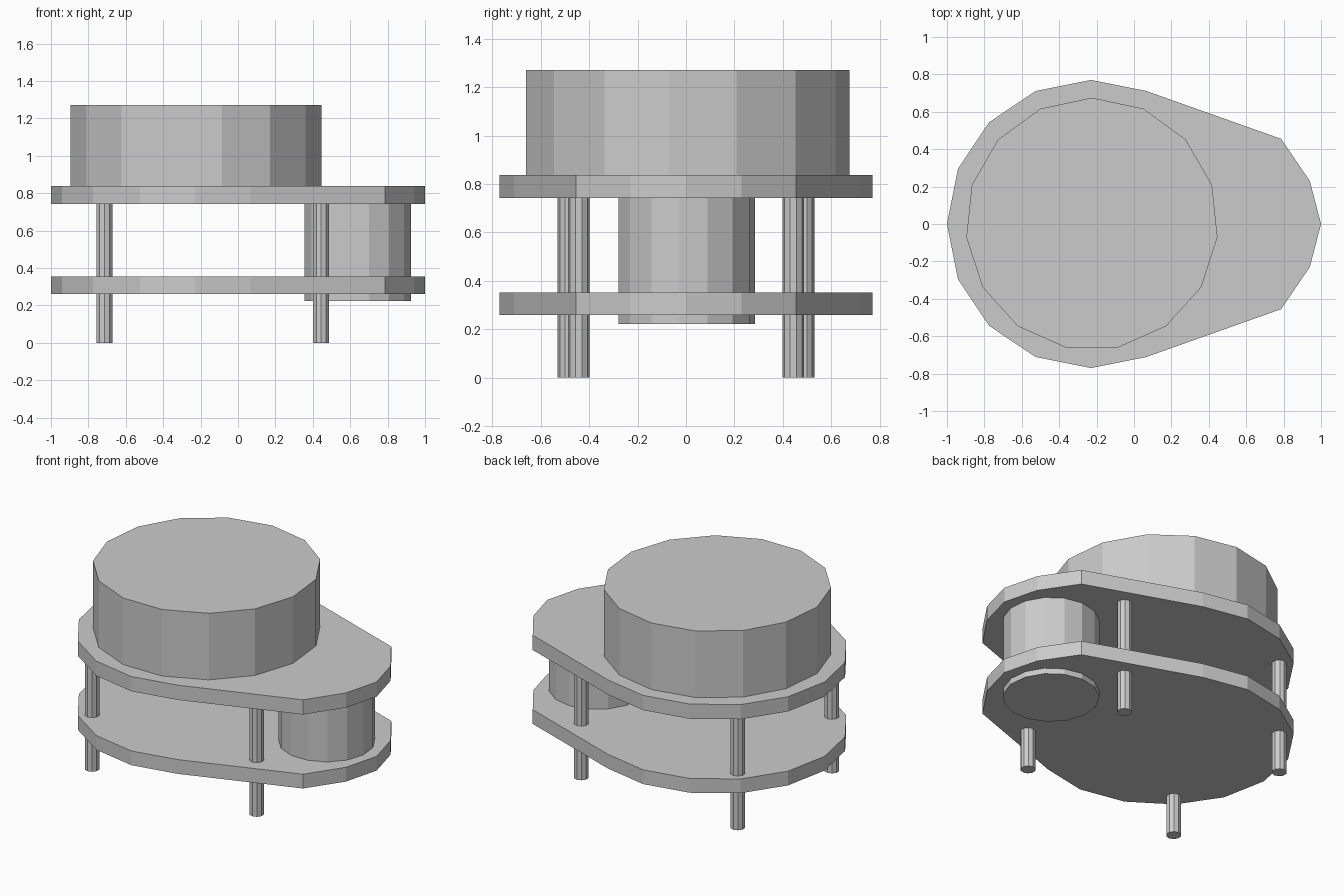
import bpy, bmesh
from math import sin, cos, pi

if "Cube" in bpy.data.objects:
    bpy.data.objects.remove(bpy.data.objects["Cube"])


def prism(name, outline, z0, z1):
    """Extrude a flat counter-clockwise outline from z0 to z1."""
    bm = bmesh.new()
    base = bm.faces.new([bm.verts.new((x, y, z0)) for x, y in outline])
    ext = bmesh.ops.extrude_face_region(bm, geom=[base], use_keep_orig=True)
    top = [v for v in ext["geom"] if isinstance(v, bmesh.types.BMVert)]
    bmesh.ops.translate(bm, verts=top, vec=(0, 0, z1 - z0))
    bmesh.ops.recalc_face_normals(bm, faces=bm.faces)
    me = bpy.data.meshes.new(name)
    bm.to_mesh(me)
    bm.free()
    ob = bpy.data.objects.new(name, me)
    bpy.context.collection.objects.link(ob)
    return ob


def ring(cx, cy, r, n):
    """Regular polygon with its first corner at +y."""
    return [(cx + r * cos(pi / 2 + 2 * pi * i / n),
             cy + r * sin(pi / 2 + 2 * pi * i / n)) for i in range(n)]


# Egg-shaped plate outline: large arc on the left, small nose on the right
CX, R = -0.23, 0.77
nose = [(1.0, 0.0), (0.94, 0.23), (0.787, 0.455)]
arc = [(CX + R * cos(k * pi / 8), R * sin(k * pi / 8)) for k in range(3, 9)]
half = nose + arc
outline = half + [(x, -y) for x, y in half[-2:0:-1]]

prism("lower_plate", outline, 0.26, 0.353)
prism("upper_plate", outline, 0.742, 0.838)

# Large drum on top
prism("top_drum", ring(-0.225, 0, 0.675, 15), 0.838, 1.272)

# Motor cylinder hanging under the upper plate, through the lower one
prism("motor_can", ring(0.64, 0, 0.286, 15), 0.223, 0.742)

# Four standoff legs
for label, x, y in (("left", -0.713, 0.485), ("right", 0.445, 0.443)):
    for side, s in (("front", -1), ("back", 1)):
        prism(f"{side}_{label}_leg", ring(x, s * y, 0.045, 10), 0.0, 0.742)
